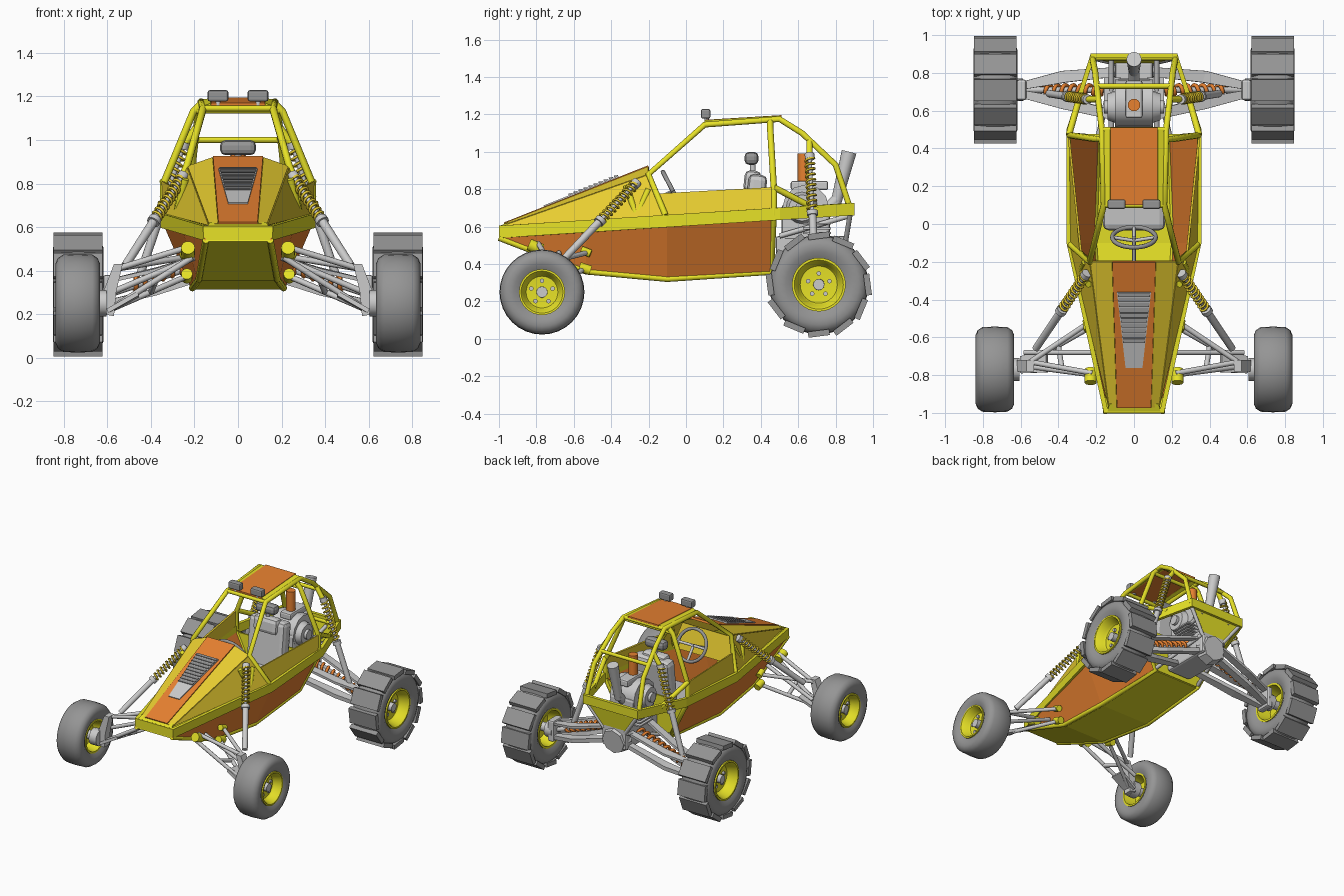
import bpy, bmesh, math
from mathutils import Vector, Matrix

if "Cube" in bpy.data.objects:
    bpy.data.objects.remove(bpy.data.objects["Cube"])

def material(name, c):
    m = bpy.data.materials.new(name)
    m.diffuse_color = (*c, 1)
    m.use_nodes = True
    m.node_tree.nodes["Principled BSDF"].inputs["Base Color"].default_value = m.diffuse_color
    return m

YEL = material("frame_yellow", (.80, .76, .02))
AMB = material("panel_amber", (.82, .62, .03))
ORG = material("orange", (.80, .22, .03))
DRK = material("dark_grey", (.30, .30, .30))
MID = material("mid_grey", (.55, .55, .55))

def finish(bm, name, mat=None, mirror=False, thick=0, smooth=None):
    bmesh.ops.remove_doubles(bm, verts=bm.verts, dist=1e-5)
    bmesh.ops.recalc_face_normals(bm, faces=bm.faces)
    me = bpy.data.meshes.new(name)
    bm.to_mesh(me)
    bm.free()
    if smooth:
        me.shade_smooth()
        me.set_sharp_from_angle(angle=math.radians(smooth))
    ob = bpy.data.objects.new(name, me)
    bpy.context.collection.objects.link(ob)
    if mat:
        me.materials.append(mat)
    if thick:
        s = ob.modifiers.new("thickness", 'SOLIDIFY')
        s.thickness, s.offset, s.use_even_offset = thick, 0, True
    if mirror:
        ob.modifiers.new("mirror", 'MIRROR').use_mirror_merge = False
    return ob

def panel(name, verts, faces, mat=None, thick=.012, mirror=False):
    bm = bmesh.new()
    vs = [bm.verts.new(v) for v in verts]
    for f in faces:
        bm.faces.new([vs[i] for i in f])
    return finish(bm, name, mat, mirror, thick)

def box(name, c, size, mat=None, rx=0, mirror=False, bevel=0):
    bm = bmesh.new()
    m = Matrix.Translation(c) @ Matrix.Rotation(rx, 4, 'X') @ Matrix.Diagonal((*size, 1))
    bmesh.ops.create_cube(bm, size=1, matrix=m)
    if bevel:
        bmesh.ops.bevel(bm, geom=bm.edges[:], offset=bevel, segments=2, affect='EDGES', profile=.5)
    return finish(bm, name, mat, mirror)

def rods(name, items, mat=None, mirror=False, n=16):
    """Cylinders or cones: (start, end, r1, r2)."""
    bm = bmesh.new()
    for p, q, r1, r2 in items:
        p, q = Vector(p), Vector(q)
        d = q - p
        m = Matrix.Translation((p + q) / 2) @ d.to_track_quat('Z', 'Y').to_matrix().to_4x4()
        bmesh.ops.create_cone(bm, cap_ends=True, segments=n, radius1=r1, radius2=r2, depth=d.length, matrix=m)
    return finish(bm, name, mat, mirror, smooth=35 if n > 8 else None)

def tubes(name, paths, r, mat=None, mirror=True, res=2):
    cu = bpy.data.curves.new(name, 'CURVE')
    cu.dimensions, cu.bevel_depth, cu.bevel_resolution, cu.use_fill_caps = '3D', r, res, True
    for path in paths:
        for s in ((1, -1) if mirror else (1,)):
            sp = cu.splines.new('POLY')
            sp.points.add(len(path) - 1)
            for pt, (x, y, z) in zip(sp.points, path):
                pt.co = (s * x, y, z, 1)
    if mat:
        cu.materials.append(mat)
    ob = bpy.data.objects.new(name, cu)
    bpy.context.collection.objects.link(ob)

def lathe(name, prof, y, z, mat, n=32):
    """Closed (x, radius) profile spun about the axle."""
    bm = bmesh.new()
    rings = [[bm.verts.new((x, y + r * math.cos(2 * math.pi * i / n), z + r * math.sin(2 * math.pi * i / n)))
              for i in range(n)] for x, r in prof]
    for a, b in zip(rings, rings[1:] + rings[:1]):
        for i in range(n):
            j = (i + 1) % n
            bm.faces.new((a[i], a[j], b[j], b[i]))
    return finish(bm, name, mat, True, smooth=40)

def coil(name, p, q, radius, wire, turns, mat):
    p, q = Vector(p), Vector(q)
    rot = (q - p).to_track_quat('Z', 'Y')
    n = turns * 12
    path = [p.lerp(q, i / n) + rot @ Vector((radius * math.cos(i * math.pi / 6), radius * math.sin(i * math.pi / 6), 0))
            for i in range(n + 1)]
    tubes(name, [path], wire, mat, res=1)

# Hull: orange sides, yellow floor and bulkhead
belt = [(.15, -1, .55), (.25, -.535, .59), (.34, -.1, .62), (.34, .47, .65)]
sole = [(.148, -1, .54), (.18, -.535, .36), (.21, -.1, .32), (.19, .46, .355)]
panel("hull_side", belt + sole, [(i, i + 1, i + 5, i + 4) for i in range(3)], ORG, .012, True)
panel("hull_floor", sole + [(-x, y, z) for x, y, z in sole],
      [(i, i + 1, i + 5, i + 4) for i in range(3)], YEL)
panel("rear_bulkhead", [belt[3], (-.34, .47, .65), (-.19, .46, .355), sole[3]], [(0, 1, 2, 3)], YEL)
tubes("lower_frame", [sole + [belt[3]]], .016, YEL)

# Belt rail band
half = [(.15, -1), (.345, -.1), (.345, .5), (.22, .89)]
loop = half + [(-x, y) for x, y in reversed(half)]
zc = lambda y: .572 + .0644 * (y + 1)
panel("belt_rail", [(x, y + .012 * (y == -1), zc(y) - .033) for x, y in loop] + [(x, y + .012 * (y == -1), zc(y) + .033) for x, y in loop],
      [(i, (i + 1) % 8, (i + 1) % 8 + 8, i + 8) for i in range(8)], YEL, .024)
panel("rear_panel", [(.22, .88, .68), (-.22, .88, .68), (-.09, .85, .5), (.09, .85, .5)], [(0, 1, 2, 3)], YEL)

# Hood, side panels and dash
panel("nose_cap", [(.14, -.99, .60), (-.14, -.99, .60), (-.13, -.95, .617), (.13, -.95, .617)], [(0, 1, 2, 3)], YEL)
panel("hood_stripe", [(-.09, -.97, .615), (.09, -.97, .615), (.115, -.2, .92), (-.115, -.2, .92)], [(0, 1, 2, 3)], ORG, .016)
panel("hood_shoulder", [(.09, -.97, .613), (.13, -.97, .605), (.23, -.2, .875), (.115, -.2, .916)], [(0, 1, 2, 3)], AMB, .012, True)
panel("hood_side", [(.13, -.97, .605), (.335, -.11, .66), (.23, -.2, .875)], [(0, 1, 2)], AMB, .012, True)
panel("cockpit_side", [(.28, -.16, .775), (.345, .46, .81), (.345, .47, .68), (.335, -.11, .65)], [(0, 1, 2, 3)], AMB, .012, True)
panel("dashboard", [(.2, -.25, .84), (-.2, -.25, .84), (-.25, -.2, .66), (.25, -.2, .66)], [(0, 1, 2, 3)], AMB)
hood_z = lambda y: .615 + (y + .97) * .396
panel("hood_vent", [(sx * w, y, hood_z(y) + .01) for sx, w, y in ((-1, .09, -.36), (1, .09, -.36), (1, .045, -.76), (-1, .045, -.76))],
      [(0, 1, 2, 3)], MID, .01)
for i in range(10):
    y = -.375 - i * .027
    box("vent_slat", (0, y, hood_z(y) + .02), (.17 - i * .006, .022, .006), DRK, rx=.15)

# Roll cage and roof
tubes("roll_cage", [
    [(.335, -.11, .66), (.235, -.2, .88), (.16, .1, 1.145), (.17, .5, 1.175), (.185, .62, 1.1), (.205, .8, .93), (.22, .88, .69)],
    [(.165, .45, 1.17), (.205, .45, 1.13), (.342, .47, .8), (.342, .47, .66)],
    [(.24, -.32, .82), (.285, -.26, .645)],
    [(.26, -.2, .8), (.285, -.27, .64)],
    [(.19, .66, 1.06), (.245, .66, .98)],
    [(.345, .47, .81), (.28, .7, .69)]], .017, YEL)
tubes("cage_crossbars", [[(-x, y, z), (x, y, z)] for x, y, z in
      ((.16, .1, 1.145), (.17, .5, 1.175), (.2, .45, 1.135), (.195, .73, 1.0), (.22, .88, .69))], .014, YEL, False)
panel("roof_panel", [(-.125, .1, 1.165), (.125, .1, 1.165), (.125, .51, 1.19), (-.125, .51, 1.19)], [(0, 1, 2, 3)], ORG)
panel("roof_edge", [(.125, .1, 1.163), (.16, .1, 1.15), (.175, .5, 1.175), (.125, .5, 1.188)], [(0, 1, 2, 3)], YEL, .012, True)
box("roof_light", (.092, .105, 1.203), (.095, .05, .052), DRK, mirror=True, bevel=.01)
rods("roof_light_stalk", [((.092, .11, 1.15), (.092, .11, 1.19), .012, .012)], mirror=True)

# Seat and steering
box("seat_base", (0, .15, .47), (.33, .36, .14), MID, rx=.1, bevel=.03)
box("seat_back", (0, .36, .65), (.3, .1, .46), MID, rx=-.12, bevel=.03)
box("seat_shoulders", (0, .355, .84), (.2, .09, .12), MID, rx=-.1, bevel=.03)
rods("headrest_post", [((0, .36, .86), (0, .355, .95), .015, .015)])
box("headrest", (0, .35, .965), (.165, .075, .07), DRK, bevel=.025)
C, U, V, N = Vector((0, -.07, .79)), Vector((1, 0, 0)), Vector((0, -.464, .886)), Vector((0, .886, .464))
rim = [C + .115 * (math.cos(a) * U + math.sin(a) * V) for a in (i * math.pi / 16 for i in range(33))]
spokes = [[C - N * .02, C + .115 * (math.cos(a) * U + math.sin(a) * V)] for a in (0, math.pi, -math.pi / 2)]
tubes("steering_wheel", [rim], .012, DRK, False)
tubes("steering_spokes", spokes + [[C, C - N * .24]], .01, MID, False)

# Wheels: front and rear
def wheel(tag, x0, x1, R, rr, y, z):
    w = x1 - x0
    lathe(tag + "_tyre", [(x0 + w * a, rr + (R - rr) * b) for a, b in
          ((.1, 0), (.01, .3), (0, .6), (.05, .82), (.17, .97), (.5, 1), (.83, .97), (.95, .82), (1, .6), (.99, .3), (.9, 0))], y, z, DRK)
    lathe(tag + "_rim", [(x0 + w * a, rr * b) for a, b in
          ((.06, 1.04), (.06, .93), (.5, .8), (.5, 0), (.62, 0), (.65, .72), (.72, .8), (.93, .9), (.96, .95), (.96, 1.04))], y, z, YEL)
    hub = [((x0 - .03, y, z), (x0 + w * .8, y, z), .034, .03), ((x0 - .03, y, z), (x0 + .03, y, z), .06, .06)]
    for i in range(5):
        a = 2 * math.pi * i / 5 + math.pi / 2
        p = Vector((x0 + w * .6, y + .06 * math.cos(a), z + .06 * math.sin(a)))
        hub.append((p, p + Vector((w * .1, 0, 0)), .012, .012))
    rods(tag + "_hub", hub, None, True, 12)

wheel("front_wheel", .635, .838, .227, .118, -.77, .25)
wheel("rear_wheel", .618, .85, .266, .138, .71, .29)
bm = bmesh.new()
for i in range(12):
    m = (Matrix.Translation((.735, .71, .29)) @ Matrix.Rotation(i * math.pi / 6, 4, 'X') @ Matrix.Translation((0, 0, .261))
         @ Matrix.Rotation(.13, 4, 'X') @ Matrix.Diagonal((.225, .115, .032, 1)))
    bmesh.ops.create_cube(bm, size=1, matrix=m)
finish(bm, "rear_tread_lugs", DRK, True)

# Front suspension
lo, up = (.59, -.75, .22), (.55, -.73, .41)
tubes("front_arms", [[(.21, -.8, .46), lo], [(.22, -.54, .38), lo], [(.22, -.79, .51), up], [(.25, -.53, .46), up],
      [(.38, -.777, .347), (.40, -.645, .3)], [(.2, -.68, .46), (.58, -.68, .3)]], .014)
panel("front_arm_gusset", [(.6, -.79, .215), (.6, -.70, .215), (.46, -.675, .285), (.46, -.785, .295)], [(0, 1, 2, 3)], None, .02, True)
panel("front_knuckle", [(.53, -.75, .43), (.57, -.75, .43), (.62, -.75, .3), (.62, -.75, .2), (.57, -.75, .19), (.56, -.75, .3)],
      [(0, 1, 2, 3, 4, 5)], None, .06, True)
rods("arm_pivot", [((.23, -.84, .505), (.23, -.77, .475), .032, .032), ((.235, -.57, .385), (.235, -.51, .365), .026, .026),
     ((.245, -.56, .475), (.25, -.51, .455), .022, .022)], YEL, True)

# Coil-over shocks
def shock(tag, top, bot, k):
    top, bot = Vector(top), Vector(bot)
    rods(tag + "_shock", [(top, bot, .011, .011), (top.lerp(bot, k), bot, .021, .019), (top, top.lerp(bot, .05), .026, .026),
         (top.lerp(bot, k), top.lerp(bot, k + .04), .03, .03)], MID, True)
    coil(tag + "_spring", top.lerp(bot, .04), top.lerp(bot, k), .024, .0065, 10, AMB)

shock("front", (.25, -.26, .84), (.52, -.66, .42), .48)
shock("rear", (.245, .66, .99), (.45, .69, .38), .5)

# Rear suspension and drive shafts
for z, n in ((0, "lower"), (.1, "upper")):
    t = 1 if z == 0 else .6
    panel("rear_arm_" + n, [(.6, .75, .25 + z), (.6, .71, .25 + z), (.36, .75, .31 + z), (.1, .78, .39 + z), (.1, .83, .39 + z), (.38, .81, .3 + z),
          (.6, .67, .25 + z), (.36, .67, .31 + z), (.1, .6, .39 + z), (.1, .55, .39 + z), (.38, .61, .3 + z)],
          [(0, 1, 2, 5), (5, 2, 3, 4), (1, 6, 10, 7), (7, 10, 9, 8)], None, .03 * t, True)
box("rear_hub_carrier", (.595, .71, .3), (.05, .11, .16), mirror=True, bevel=.012)
rods("drive_shaft", [((.08, .71, .46), (.6, .71, .29), .016, .016)], None, True)
coil("drive_shaft_spring", (.11, .71, .47), (.49, .71, .335), .026, .011, 9, ORG)

# Engine, gearbox, filter and exhaust
box("gearbox", (0, .67, .46), (.2, .38, .18), bevel=.015)
rods("gearbox_end_plate", [((0, .80, .43), (0, .87, .42), .11, .09)], n=8)
box("engine_block", (0, .64, .62), (.2, .26, .2), bevel=.02)
rods("engine_case", [((-.1, .64, .7), (.1, .64, .7), .125, .125)], n=12)
rods("engine_covers", [((.1, .62, .7), (.14, .62, .7), .085, .07), ((.14, .62, .7), (.16, .62, .7), .035, .035)], mirror=True)
for i in range(4):
    box("cooling_fin", (.115, .7, .54 + i * .025), (.09, .15, .01), mirror=True)
box("engine_top", (0, .66, .82), (.09, .2, .05), bevel=.012)
rods("air_filter", [((0, .63, .84), (0, .63, .99), .033, .033)], ORG)
rods("exhaust_pipe", [((0, .74, .68), (0, .81, .75), .03, .03), ((0, .8, .72), (0, .872, 1.0), .028, .04)], MID)
tubes("rear_frame", [[(.19, .46, .37), (.1, .85, .5)], [(.12, .5, .55), (.12, .88, .66)], [(.22, .88, .68), (.09, .85, .5)]], .014)
